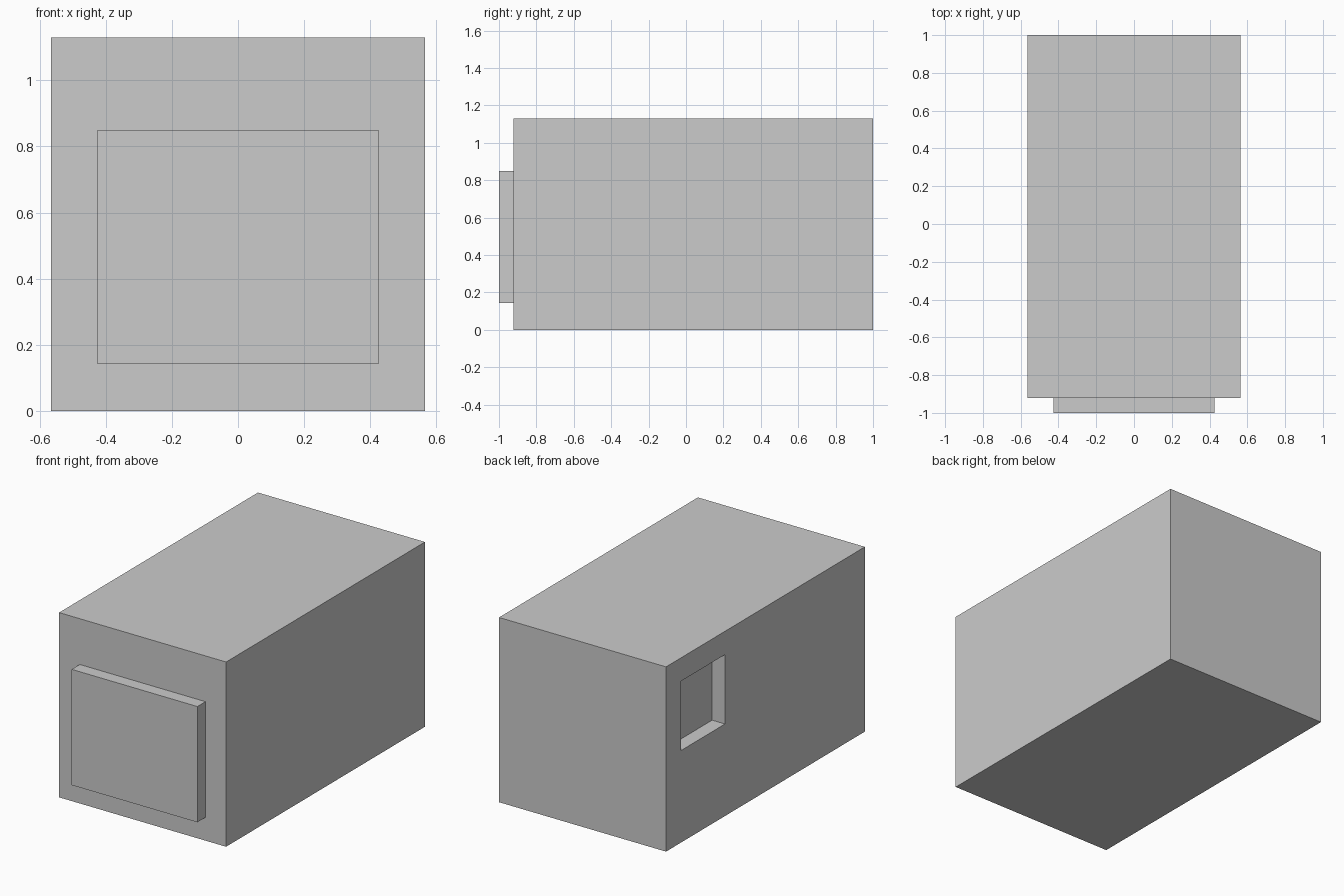
import bpy

if "Cube" in bpy.data.objects:
    bpy.data.objects.remove(bpy.data.objects["Cube"])


def box(name, lo, hi):
    """Axis-aligned box between two corners."""
    centre = [(a + b) / 2 for a, b in zip(lo, hi)]
    bpy.ops.mesh.primitive_cube_add(size=1, location=centre)
    ob = bpy.context.object
    ob.name = name
    ob.scale = [b - a for a, b in zip(lo, hi)]
    bpy.ops.object.transform_apply(location=False, rotation=False, scale=True)
    return ob


W, H, FRONT = 0.565, 1.13, -0.922

# main block
body = box("body", (-W, FRONT, 0), (W, 1, H))

# raised panel on the front
box("front_panel", (-0.425, -1, 0.142), (0.425, FRONT, 0.85))

# shallow square recess in the left side, near the back
cutter = box("recess_cutter", (-W - 0.1, 0.43, 0.563), (-W + 0.087, 0.855, 0.987))
cutter.hide_render = True
cutter.display_type = 'WIRE'
cut = body.modifiers.new("side_recess", 'BOOLEAN')
cut.operation = 'DIFFERENCE'
cut.solver = 'EXACT'
cut.object = cutter
